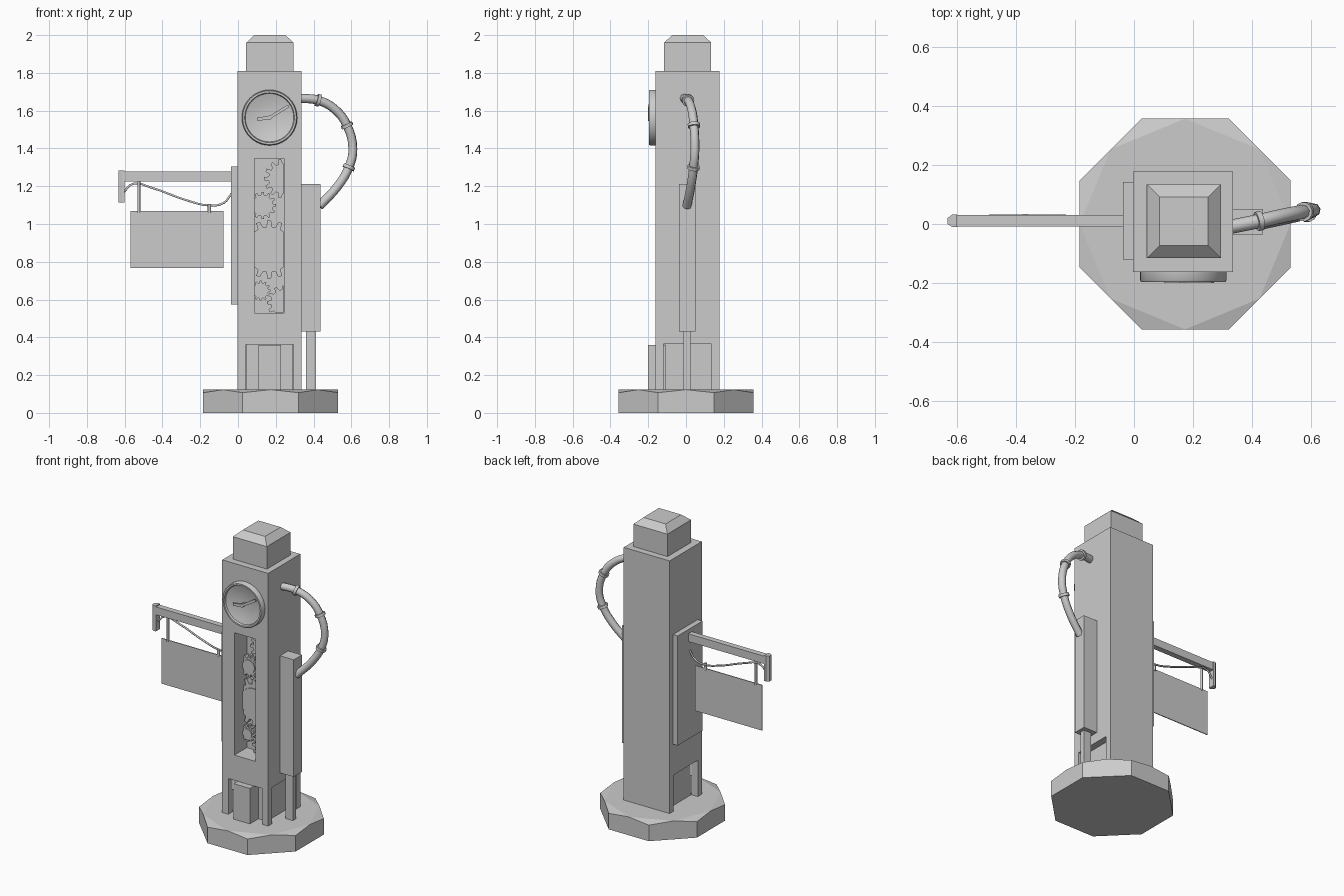
import bpy, bmesh, math
from mathutils import Vector, Matrix

if "Cube" in bpy.data.objects:
    bpy.data.objects.remove(bpy.data.objects["Cube"])


def finish(name, bm, smooth=False):
    bmesh.ops.recalc_face_normals(bm, faces=bm.faces)
    me = bpy.data.meshes.new(name)
    bm.to_mesh(me)
    bm.free()
    ob = bpy.data.objects.new(name, me)
    bpy.context.collection.objects.link(ob)
    bpy.ops.object.select_all(action='DESELECT')
    bpy.context.view_layer.objects.active = ob
    ob.select_set(True)
    if smooth:
        bpy.ops.object.shade_smooth_by_angle(angle=math.radians(50))
    return ob


def box(name, x0, x1, y0, y1, z0, z1):
    bm = bmesh.new()
    bmesh.ops.create_cube(bm, size=1)
    bmesh.ops.scale(bm, vec=(x1 - x0, y1 - y0, z1 - z0), verts=bm.verts)
    bmesh.ops.translate(bm, vec=((x0 + x1) / 2, (y0 + y1) / 2, (z0 + z1) / 2), verts=bm.verts)
    return finish(name, bm)


def rod(name, a, b, r, sides=8):
    a, b = Vector(a), Vector(b)
    d = b - a
    m = Matrix.Translation((a + b) / 2) @ d.to_track_quat('Z', 'Y').to_matrix().to_4x4()
    bm = bmesh.new()
    bmesh.ops.create_cone(bm, cap_ends=True, segments=sides, radius1=r, radius2=r,
                          depth=d.length, matrix=m)
    return finish(name, bm, True)


def prism(name, pts, y0, y1):
    # outline in x,z extruded along y
    bm = bmesh.new()
    f = bm.faces.new([bm.verts.new((x, y0, z)) for x, z in pts])
    ext = bmesh.ops.extrude_face_region(bm, geom=[f])
    vs = [g for g in ext['geom'] if isinstance(g, bmesh.types.BMVert)]
    bmesh.ops.translate(bm, vec=(0, y1 - y0, 0), verts=vs)
    return finish(name, bm)


def boolean(ob, cutter, op):
    bpy.context.view_layer.objects.active = ob
    mod = ob.modifiers.new("cut", 'BOOLEAN')
    mod.operation, mod.object, mod.solver = op, cutter, 'EXACT'
    bpy.ops.object.modifier_apply(modifier=mod.name)


def tube(name, pts, r, res=1):
    cu = bpy.data.curves.new(name, 'CURVE')
    cu.dimensions, cu.bevel_depth, cu.bevel_resolution = '3D', r, res
    cu.use_fill_caps, cu.resolution_u = True, 4
    sp = cu.splines.new('BEZIER')
    sp.bezier_points.add(len(pts) - 1)
    for p, co in zip(sp.bezier_points, pts):
        p.co = co
        p.handle_left_type = p.handle_right_type = 'AUTO'
    ob = bpy.data.objects.new(name, cu)
    bpy.context.collection.objects.link(ob)
    return ob


# Octagonal base with corners dipped like a chamfered nut
CX, A = 0.173, 0.357
R = A / math.cos(math.pi / 8)
bm = bmesh.new()
low, top = [], []
for i in range(16):
    a, r = i * math.pi / 8, R if i % 2 else A
    x, y = CX + r * math.cos(a), r * math.sin(a)
    low.append(bm.verts.new((x, y, 0)))
    top.append(bm.verts.new((x, y, 0.107 if i % 2 else 0.123)))
bm.faces.new(low)
bm.faces.new(top[::2])
for i in range(16):
    j = (i + 1) % 16
    bm.faces.new((low[i], low[j], top[j], top[i]))
    if i % 2:
        bm.faces.new((top[i - 1], top[i], top[j]))
finish("base", bm)

# Tower with gear window and three alcoves
tower = box("tower", -0.003, 0.336, -0.162, 0.177, 0.1, 1.81)
window = (0.087, 0.243, -0.3, -0.03, 0.53, 1.347)
for c in (window, (0.042, 0.295, -0.3, -0.11, 0.05, 0.362),
          (0.29, 0.5, -0.12, 0.135, 0.05, 0.365),
          (-0.2, 0.045, -0.12, 0.135, 0.05, 0.365)):
    cutter = box("cutter", *c)
    boolean(tower, cutter, 'DIFFERENCE')
    bpy.data.objects.remove(cutter)
box("door_block", 0.108, 0.228, -0.2, -0.1, 0.11, 0.36)

# Cap with sloped top
box("cap", 0.043, 0.295, -0.116, 0.133, 1.8, 1.96)
bm = bmesh.new()
bmesh.ops.create_cone(bm, cap_ends=True, segments=4, radius1=0.125 * 2 ** .5,
                      radius2=0.082 * 2 ** .5, depth=0.04,
                      matrix=Matrix.Translation((0.169, 0.009, 1.98)) @ Matrix.Rotation(math.pi / 4, 4, 'Z'))
finish("cap_slope", bm)

# Gears clipped to the window opening
for gx, gz, r, n in ((0.243, 1.24, 0.105, 14), (0.13, 1.098, 0.072, 12), (0.165, 0.865, 0.155, 16),
                     (0.12, 0.647, 0.053, 12), (0.243, 0.584, 0.09, 12)):
    pts = []
    for i in range(n):
        for f, k in ((-.3, .78), (-.17, 1), (.17, 1), (.3, .78)):
            a = (i + f) * 2 * math.pi / n
            pts.append((gx + r * k * math.cos(a), gz + r * k * math.sin(a)))
    disc = [(gx + r * .62 * math.cos(i * math.pi / 12), gz + r * .62 * math.sin(i * math.pi / 12))
            for i in range(24)]
    for g in (prism("gear", pts, -0.07, -0.035), prism("gear_hub", disc, -0.076, -0.068)):
        clip = box("cutter", 0.088, 0.242, -0.3, 0, 0.531, 1.346)
        boolean(g, clip, 'INTERSECT')
        bpy.data.objects.remove(clip)

# Clock dish turned about the y axis
prof = [(0, -.166), (.045, -.168), (.09, -.174), (.128, -.185), (.132, -.197), (.142, -.197),
        (.147, -.19), (.147, -.15), (0, -.15)]
bm = bmesh.new()
vs = [bm.verts.new((r, y, 0)) for r, y in prof]
es = [bm.edges.new(p) for p in zip(vs, vs[1:])]
bmesh.ops.spin(bm, geom=vs + es, cent=(0, 0, 0), axis=(0, 1, 0), angle=2 * math.pi, steps=40)
bmesh.ops.remove_doubles(bm, verts=bm.verts, dist=1e-4)
bmesh.ops.translate(bm, vec=(0.167, 0, 1.563), verts=bm.verts)
finish("clock_dish", bm, True)
for name, tx, tz, w in (("minute_hand", 0.267, 1.625, 0.008), ("hour_hand", 0.102, 1.555, 0.009)):
    d = Vector((tx - 0.167, tz - 1.563))
    p = Vector((-d.y, d.x)).normalized() * w
    c, t = Vector((0.167, 1.563)), Vector((tx, tz))
    prism(name, [c - p, t - p, t + p, c + p], -0.2, -0.192)
rod("clock_pin", (0.167, -0.2, 1.563), (0.167, -0.16, 1.563), 0.012)

# Side cabinet on a leg
box("side_cabinet", 0.33, 0.437, -0.036, 0.05, 0.43, 1.212)
box("cabinet_leg", 0.36, 0.414, -0.012, 0.023, 0.11, 0.44)

# Hose and collars
path = [(.325, -.01, 1.666), (.424, .01, 1.655), (.513, .03, 1.607), (.577, .042, 1.522),
        (.608, .047, 1.395), (.587, .04, 1.30), (.524, .025, 1.195), (.43, .005, 1.095)]
tube("hose", path, 0.024, 2)
for i in (1, 3, 5):
    t = (Vector(path[i + 1]) - Vector(path[i - 1])).normalized() * 0.009
    rod("hose_collar", Vector(path[i]) - t, Vector(path[i]) + t, 0.033, 12)

# Sign mount, arm, end bracket
box("mount_plate", -0.038, 0.0, -0.12, 0.142, 0.573, 1.305)
box("sign_arm", -0.605, -0.03, -0.008, 0.03, 1.225, 1.277)
bm = bmesh.new()
outline = [(-.632, .0), (-.615, -.01), (-.6, -.01), (-.6, .032), (-.615, .032), (-.632, .02)]
rings = [[bm.verts.new((x, y, z)) for x, y in outline] for z in (1.114, 1.284)]
bm.faces.new(rings[0])
bm.faces.new(rings[1])
for i in range(6):
    j = (i + 1) % 6
    bm.faces.new((rings[0][i], rings[0][j], rings[1][j], rings[1][i]))
finish("arm_end", bm)

# Hanging sign, hangers and cable
box("sign_panel", -0.57, -0.077, 0.008, 0.014, 0.767, 1.07)
rod("hanger_long", (-0.525, 0.011, 1.06), (-0.525, 0.011, 1.23), 0.008)
rod("hanger_short", (-0.152, 0.011, 1.06), (-0.152, 0.011, 1.105), 0.009)
tube("cable", [(-.605, .015, 1.17), (-.555, .022, 1.213), (-.46, .026, 1.193), (-.27, .026, 1.125),
               (-.148, .022, 1.098), (-.075, .015, 1.112), (-.035, .011, 1.16)], 0.006)
